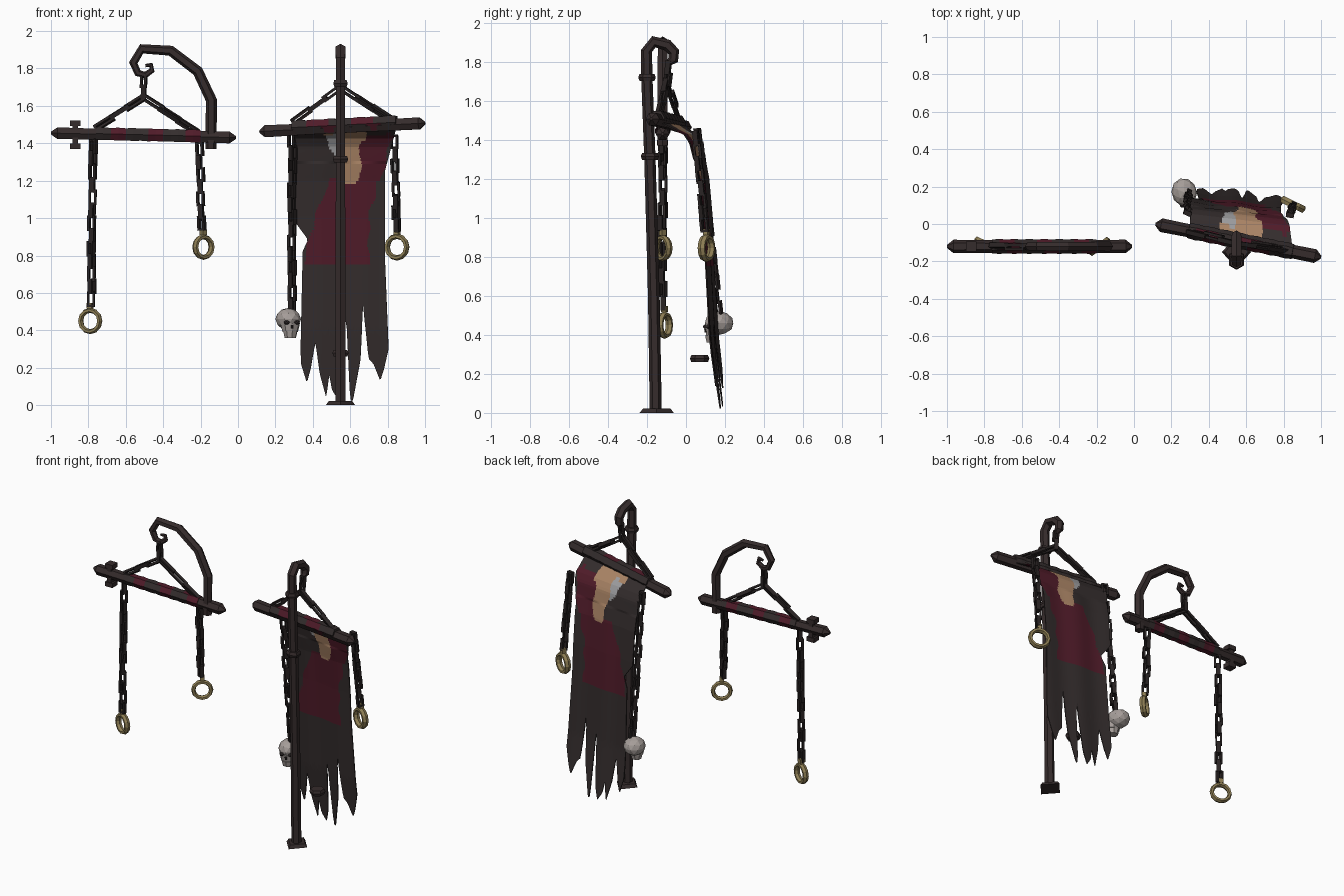
import bpy, bmesh, math, random
from mathutils import Vector, Matrix

if "Cube" in bpy.data.objects:
    bpy.data.objects.remove(bpy.data.objects["Cube"])
random.seed(4)

def mat(name, r, g, b):
    m = bpy.data.materials.new(name)
    m.diffuse_color = (r, g, b, 1)
    m.use_nodes = True
    m.node_tree.nodes["Principled BSDF"].inputs["Base Color"].default_value = m.diffuse_color
    return m

IRON = mat("dark_iron", .036, .025, .025)
CHAIN = mat("chain_black", .022, .017, .017)
CLOTH = mat("charcoal_cloth", .034, .026, .026)
RED = mat("dark_red", .080, .011, .022)
TAN = mat("tan_patch", .40, .23, .13)
GREY = mat("grey_patch", .33, .33, .34)
GOLD = mat("old_brass", .27, .21, .09)
BONE = mat("bone", .38, .34, .32)

def finish(name, bm, *mats):
    bmesh.ops.recalc_face_normals(bm, faces=bm.faces[:])
    me = bpy.data.meshes.new(name)
    bm.to_mesh(me)
    bm.free()
    for m in mats:
        me.materials.append(m)
    ob = bpy.data.objects.new(name, me)
    bpy.context.collection.objects.link(ob)
    return ob

def lerp(table, t):
    """piecewise linear lookup in an ascending table"""
    for (a, p), (b, q) in zip(table, table[1:]):
        if t <= b:
            return p + (q - p) * max(0, (t - a) / (b - a))
    return table[-1][1]

def tube(name, path, radii, material, ref, sides=6, rule=None):
    """sweep a polygon along a path; ref is a vector never parallel to it"""
    bm = bmesh.new()
    pts = [Vector(p) for p in path]
    rings = []
    for i, p in enumerate(pts):
        d = (pts[min(i + 1, len(pts) - 1)] - pts[max(i - 1, 0)]).normalized()
        n = (Vector(ref) - d * d.dot(Vector(ref))).normalized()
        b = d.cross(n)
        r = radii[i] if isinstance(radii, list) else radii
        ang = [2 * math.pi * (k + .5) / sides for k in range(sides)]
        rings.append([bm.verts.new(p + (n * math.cos(a) + b * math.sin(a)) * r) for a in ang])
    for A, B in zip(rings, rings[1:]):
        for k in range(sides):
            bm.faces.new((A[k], A[k - 1], B[k - 1], B[k]))
    bm.faces.new(rings[0])
    bm.faces.new(rings[-1])
    if rule:
        for f in bm.faces:
            f.material_index = rule(f.calc_center_median())
    return finish(name, bm, material, RED)

def box(name, c, s, material):
    bm = bmesh.new()
    bmesh.ops.create_cube(bm, size=1)
    bm.transform(Matrix.Translation(c) @ Matrix.Diagonal((*s, 1)))
    return finish(name, bm, material)

def beam(name, a, b, r):
    a, b = Vector(a), Vector(b)
    ts = (0, .035, .3, .65, .965, 1)
    return tube(name, [a.lerp(b, t) for t in ts], [.008, r, r * .92, r * .95, r, .008], IRON, (0, 0, 1))

def chain(name, a, b, n, w=.042, depth=.026, wire=.012, wobble=.004):
    """rectangular links, every second one turned a quarter"""
    a, b = Vector(a), Vector(b)
    d = (b - a).normalized()
    side = d.cross(Vector((.45, 1, .1))).normalized()
    step = (b - a).length / n
    bm = bmesh.new()
    for i in range(n):
        s = Matrix.Rotation(math.pi / 2 * (i % 2) + random.uniform(-.35, .35), 3, d) @ side
        t = d.cross(s)
        c = a + d * step * (i + .5) + Vector([random.uniform(-wobble, wobble) for _ in range(3)])
        h = step * .60
        loops = []
        for sx, sz in ((-1, -1), (1, -1), (1, 1), (-1, 1)):
            loops.append([bm.verts.new(c + s * sx * (w / 2 - k) + d * sz * (h - k) + t * e * depth / 2)
                          for k, e in ((0, -1), (0, 1), (wire, 1), (wire, -1))])
        for j in range(4):
            A, B = loops[j - 1], loops[j]
            for k in range(4):
                bm.faces.new((A[k], A[k - 1], B[k - 1], B[k]))
    return finish(name, bm, CHAIN)

def brass_ring(name, c, yaw, R=.055, r=.0135):
    bm = bmesh.new()
    rows = []
    for i in range(12):
        a = 2 * math.pi * i / 12
        rows.append([bm.verts.new(((R + r * math.cos(q)) * math.cos(a), r * 1.5 * math.sin(q),
                                   (R + r * math.cos(q)) * math.sin(a)))
                     for q in [2 * math.pi * k / 6 for k in range(6)]])
    for i in range(12):
        for k in range(6):
            bm.faces.new((rows[i][k], rows[i][k - 1], rows[i - 1][k - 1], rows[i - 1][k]))
    M = Matrix.Translation((0, 0, R + .025)) @ Matrix.Diagonal((.028, .028, .03, 1))
    bmesh.ops.create_cube(bm, size=1, matrix=M)
    bm.transform(Matrix.Translation(c) @ Matrix.Rotation(yaw, 4, 'Z'))
    return finish(name, bm, GOLD)

# ---- left bracket: beam, wrapped cloth, scroll hook, clamp
Y = -.12
beam("bracket_beam", (-1, Y, 1.455), (-.01, Y, 1.43), .036)
tube("bracket_wrap", [(-.76 + .04 * i, Y, 1.452 - .001 * i) for i in range(15)],
     [.037 + .003 * (i % 2) for i in range(15)], CLOTH, (0, 0, 1),
     rule=lambda c: int(math.sin(c.x * 31 + c.y * 25) > .1))
hook = [(-.145, 1.37), (-.142, 1.63), (-.215, 1.785), (-.36, 1.895), (-.515, 1.905), (-.56, 1.83),
        (-.535, 1.775), (-.495, 1.765), (-.46, 1.79), (-.465, 1.82), (-.495, 1.815)]
tube("scroll_hook", [(x, Y, z) for x, z in hook],
     [.03, .03, .029, .028, .026, .023, .02, .018, .016, .013, .009], IRON, (0, 1, 0))
box("clamp_stem", (-.87, Y, 1.447), (.03, .045, .13), IRON)
for z in (1.385, 1.508):
    box("clamp_head", (-.87, Y, z), (.055, .055, .03), IRON)

# bracket chains and rings
chain("bracket_drop", (-.5, Y, 1.77), (-.505, Y, 1.64), 2, .035)
chain("bracket_sling_left", (-.505, Y, 1.645), (-.76, Y, 1.485), 3, .036, .024, .014)
chain("bracket_sling_right", (-.505, Y, 1.645), (-.22, Y, 1.465), 3, .036, .024, .014)
chain("long_chain", (-.775, Y, 1.42), (-.785, Y, .53), 13)
chain("short_chain", (-.21, Y, 1.40), (-.19, Y, .94), 7)
brass_ring("long_chain_ring", (-.79, Y + .01, .45), -.45, .057)
brass_ring("short_chain_ring", (-.185, Y, .845), .65)

# ---- banner pole with hooked top, collars and diamond foot
PX = .548
pole = [(-.155, .0), (-.165, .6), (-.185, 1.3), (-.20, 1.7), (-.203, 1.855), (-.165, 1.903),
        (-.095, 1.885), (-.062, 1.85), (-.066, 1.81), (-.088, 1.795)]
tube("banner_pole", [(PX, y, z) for y, z in pole],
     [.031, .03, .029, .029, .029, .03, .03, .029, .027, .016], IRON, (1, 0, 0))
bm = bmesh.new()
bmesh.ops.create_cone(bm, cap_ends=True, segments=4, radius1=.082, radius2=.066, depth=.022)
bm.transform(Matrix.Translation((PX, -.15, .011)) @ Matrix.Diagonal((.95, 1.07, 1, 1)))
finish("pole_foot", bm, IRON)
for y, z, r in ((-.20, 1.72, .045), (-.185, 1.315, .047), (.07, .278, .05)):
    tube("pole_collar", [(PX, y, z - .018), (PX, y, z), (PX, y, z + .018)], [r * .85, r, r * .85],
         IRON, (1, 0, 0))

# cross beam with cloth sleeve
A, B = Vector((.115, 0, 1.463)), Vector((1, -.178, 1.508))
beam("banner_beam", A, B, .037)
sleeve = [A.lerp(B, .2 + .045 * i) + Vector((0, 0, .012)) for i in range(15)]
tube("beam_sleeve", sleeve, [.04 + .004 * (i % 2) for i in range(15)], CLOTH, (0, 0, 1),
     rule=lambda c: int(math.sin(c.x * 24 + c.z * 40) > .1 and c.y < -.08 - .2 * (c.x - .55)))

# ---- torn banner: sheet leaving the beam backwards, then hanging
LEFT = [(0, .345), (.3, .335), (.76, .345), (.82, .345), (.885, .375), (.98, .305), (1.5, .30)]
RIGHT = [(0, .80), (.3, .805), (.8, .785), (1.25, .785), (1.4, .825), (1.5, .85)]
TEARS = [(0, .22), (.06, .12), (.11, .2), (.17, .34), (.21, .17), (.28, .04), (.32, .16), (.35, .08),
         (.42, .03), (.47, .12), (.52, .5), (.56, .03), (.59, .02), (.68, .24), (.72, .55), (.77, .25),
         (.83, .22), (.91, .13), (.95, .19), (1, .3)]

def cloth_y(x, z):
    beam_y = -.07 - .2 * (x - .55)
    y = lerp([(0, .21), (.4, .165), (1.0, .13), (1.2, .112), (1.38, .095), (1.43, .07), (1.46, .03), (1.5, 0)], z)
    k = lerp([(1.2, 0), (1.40, .15), (1.43, .2), (1.46, .5), (1.49, 1)], z)
    return (y - .1 * (x - .3)) * (1 - k) + beam_y * k + .005 * math.sin(x * 26) * (z < 1.3)

def cloth_colour(c):
    x, z = c.x + .008 * math.sin(c.z * 38), c.z + .008 * math.sin(c.x * 45)
    if z > 1.445:
        return 2 if .45 < x < .68 else 0
    if z > 1.40 and .54 < x < .68 or 1.19 < z <= 1.40 and .54 + max(0, 1.3 - z) * .3 < x < .655:
        return 2
    if 1.33 < z and .45 + (1.47 - z) * .5 < x < .545:
        return 3
    if z > 1.2 and .63 < x < .83 - (1.46 - z) * .25:
        return 1
    edge = lerp([(.76, .35), (.95, .40), (1.12, .45), (1.2, .50)], z)
    if c.z > .76 and z < 1.21 and edge < x < lerp([(.76, .70), (1.0, .70), (1.2, .745)], z):
        return 1
    return 0

bm = bmesh.new()
NX, NA, NB = 72, 58, 12
grid = []
for i in range(NX + 1):
    u, col = i / NX, []
    for j in range(NA + NB + 1):
        z = 1.49 - .89 * j / NA if j <= NA else .6 + (lerp(TEARS, u) - .6) * (j - NA) / NB
        x = lerp(LEFT, z) * (1 - u) + lerp(RIGHT, z) * u
        col.append(bm.verts.new((x, cloth_y(x, z), z)))
    grid.append(col)
for P, Q in zip(grid, grid[1:]):
    for j in range(NA + NB):
        f = bm.faces.new((P[j], P[j + 1], Q[j + 1], Q[j]))
        f.material_index = cloth_colour(f.calc_center_median())
banner = finish("torn_banner", bm, CLOTH, RED, TAN, GREY)
sol = banner.modifiers.new("thickness", 'SOLIDIFY')
sol.thickness, sol.offset = .006, 0

# banner chains
chain("banner_drop", (PX, -.085, 1.80), (PX, -.10, 1.68), 2, .035)
chain("banner_sling_left", (PX, -.10, 1.70), (.30, -.04, 1.52), 3, .036, .024, .014)
chain("banner_sling_right", (PX, -.10, 1.70), (.81, -.14, 1.53), 3, .036, .024, .014)
chain("skull_chain", (.29, .06, 1.45), (.29, .165, .50), 14)
chain("banner_ring_chain", (.835, .045, 1.44), (.85, .10, .93), 8)
brass_ring("banner_ring", (.85, .105, .845), -.45, .058, .0145)

# ---- skull hanging on the left chain
SK = Matrix.Translation((.27, .165, .445)) @ Matrix.Rotation(.3, 4, 'Z')
def skull_part(name, c, s, material, ball=False):
    bm = bmesh.new()
    if ball:
        bmesh.ops.create_icosphere(bm, subdivisions=2, radius=1)
    else:
        bmesh.ops.create_cone(bm, cap_ends=True, segments=8, radius1=.9, radius2=1.15, depth=2)
    bm.transform(SK @ Matrix.Translation(c) @ Matrix.Diagonal((*s, 1)))
    finish(name, bm, material)
skull_part("skull_cranium", (0, .005, .015), (.068, .076, .060), BONE, True)
skull_part("skull_cheeks", (0, -.03, -.03), (.048, .036, .024), BONE)
skull_part("skull_jaw", (0, -.033, -.067), (.035, .032, .018), BONE)
skull_part("skull_nose", (0, -.068, -.025), (.007, .006, .009), CHAIN)
for sx in (-1, 1):
    skull_part("skull_eye", (sx * .028, -.058, -.003), (.016, .014, .012), CHAIN, True)
